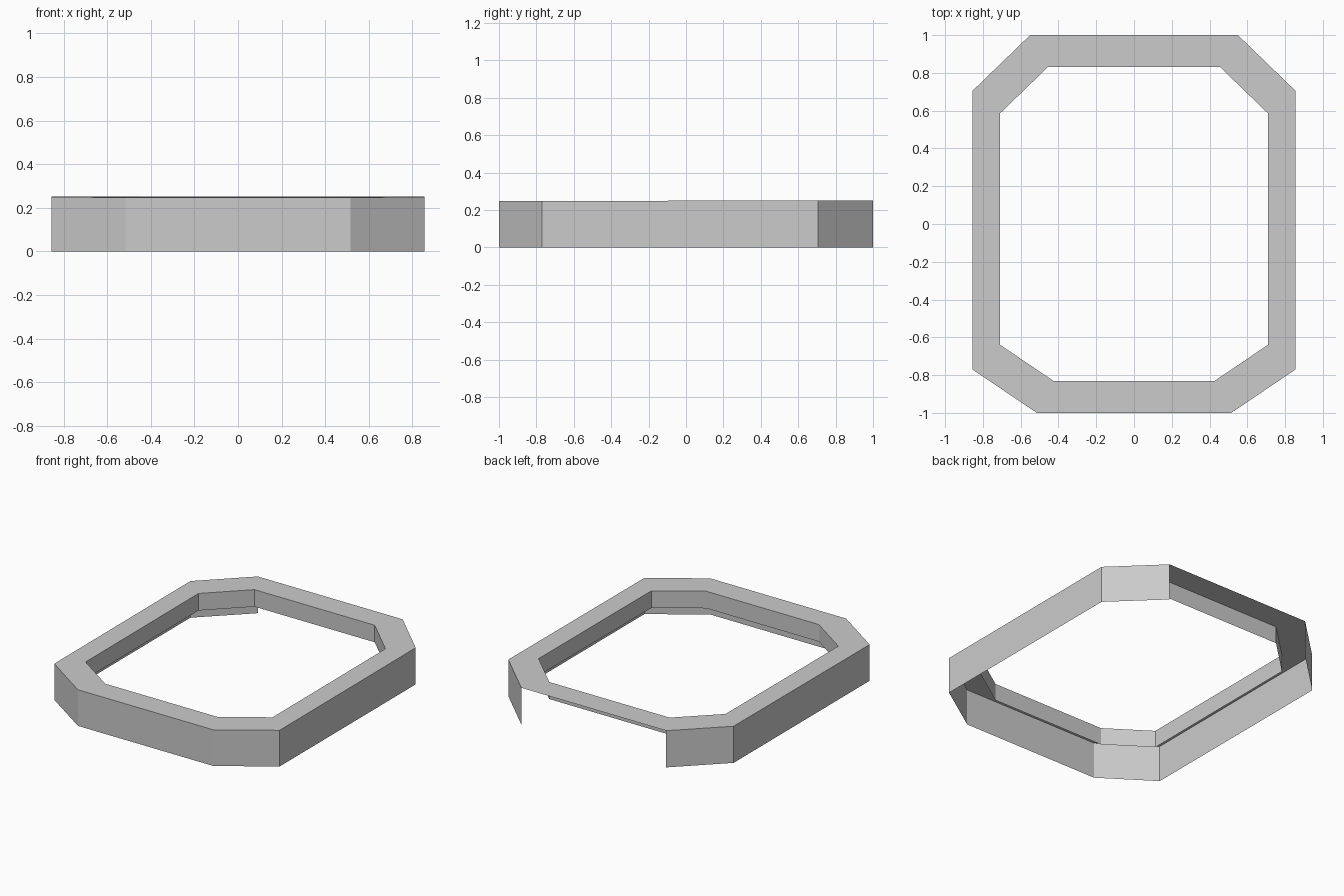
import bpy
import bmesh

cube = bpy.data.objects.get("Cube")
if cube:
    bpy.data.objects.remove(cube, do_unlink=True)

grey = bpy.data.materials.new("plain_grey")
grey.use_nodes = True
colour = (0.6, 0.6, 0.6, 1)
grey.diffuse_color = colour
grey.node_tree.nodes["Principled BSDF"].inputs["Base Color"].default_value = colour

# Right half of the octagonal outline, front to back, then mirrored
half = [(0.515, -1), (0.855, -0.77), (0.855, 0.705), (0.55, 1)]
outline = half + [(-x, y) for x, y in reversed(half)]
COUNT = len(outline)
BACK = len(half) - 1      # the outer wall is open on this side
INSET = 0.83


def top_height(y):
    """The rim rises very slightly towards the back."""
    return 0.25 + 0.002 * y


def loop(scale, height):
    return [(x * scale, y * scale, height(y * scale)) for x, y in outline]


def band(name, first, second, skip=()):
    """Open strip of quads joining two matching loops."""
    bm = bmesh.new()
    a = [bm.verts.new(p) for p in first]
    b = [bm.verts.new(p) for p in second]
    for i in range(COUNT):
        if i not in skip:
            j = (i + 1) % COUNT
            bm.faces.new((a[i], a[j], b[j], b[i]))
    mesh = bpy.data.meshes.new(name)
    bm.to_mesh(mesh)
    bm.free()
    mesh.materials.append(grey)
    obj = bpy.data.objects.new(name, mesh)
    bpy.context.collection.objects.link(obj)
    return obj


outer_top = loop(1, top_height)
inner_top = loop(INSET, top_height)

# Outer wall, flat rim and the shorter inner lip
band("outer_wall", loop(1, lambda y: 0), outer_top, skip=(BACK,))
band("top_rim", outer_top, inner_top)
band("inner_lip", inner_top, loop(INSET, lambda y: top_height(y) - 0.117))
